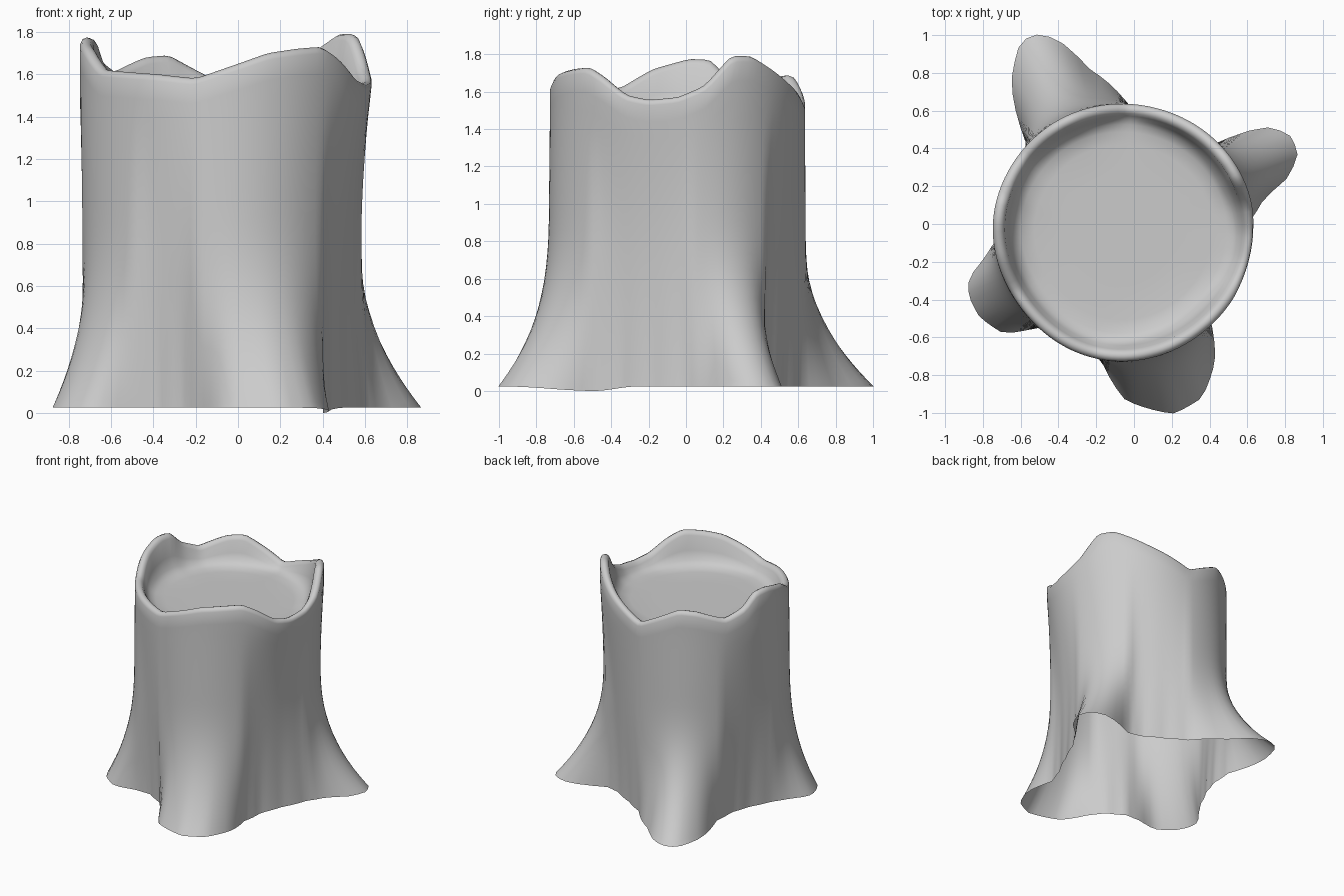
import bpy, bmesh
from math import sin, cos, pi, atan2, hypot, degrees, radians

if "Cube" in bpy.data.objects:
    bpy.data.objects.remove(bpy.data.objects["Cube"])

CX, CY = -0.05, -0.04
N = 120

# ground outline: four flared roots with valleys between them
ground = [(-0.57, 0.43), (-0.65, 0.75), (-0.60, 0.97), (-0.49, 1.01), (-0.35, 0.94),
          (-0.25, 0.83), (-0.02, 0.62), (0.13, 0.53), (0.29, 0.44), (0.40, 0.41),
          (0.69, 0.515), (0.82, 0.48), (0.87, 0.38), (0.82, 0.25), (0.69, 0.14),
          (0.60, 0.0), (0.52, -0.18), (0.44, -0.35), (0.40, -0.49),
          (0.43, -0.72), (0.36, -0.92), (0.21, -1.005), (-0.05, -0.93), (-0.17, -0.73),
          (-0.25, -0.63), (-0.39, -0.55), (-0.52, -0.55), (-0.69, -0.58), (-0.82, -0.49),
          (-0.875, -0.38), (-0.875, -0.29), (-0.79, -0.18), (-0.71, -0.06), (-0.63, 0.10), (-0.58, 0.25)]
ground_r = [(degrees(atan2(y - CY, x - CX)) % 360, hypot(x - CX, y - CY)) for x, y in ground]

# broken rim: height by angle
rim_h = [(0, 1.57), (12, 1.63), (25, 1.79), (36, 1.79), (60, 1.66), (88, 1.53), (105, 1.63),
         (115, 1.69), (126, 1.68), (144, 1.61), (157, 1.67), (165, 1.77), (175, 1.775),
         (192, 1.72), (208, 1.62), (240, 1.60), (257, 1.58), (287, 1.70), (300, 1.72),
         (313, 1.73), (322, 1.68), (335, 1.58), (346, 1.555)]


def periodic(table, a):
    """Lookup in a table of (angle, value) pairs that wraps at 360."""
    t = sorted(table)
    t = [(t[-1][0] - 360, t[-1][1])] + t + [(t[0][0] + 360, t[0][1])]
    for (a0, v0), (a1, v1) in zip(t, t[1:]):
        if a0 <= a <= a1:
            return v0 + (v1 - v0) * (a - a0) / max(a1 - a0, 1e-6)


def soft(table, a, w=2.5):
    """Lookup averaged over a small window of angles."""
    k = ((-2, 1), (-1, 2), (0, 3), (1, 2), (2, 1))
    return sum(m * periodic(table, (a + o * w / 2) % 360) for o, m in k) / 9


def wall_radius(a, z):
    top = 0.682 + 0.007 * sin(radians(3 * a + 40))
    top += 0.02 * max(0, cos(radians(a - 180))) ** 8 * min(z / 1.4, 1)
    flare = soft(ground_r, a, min(7, 1 + 9 * z)) - top
    if flare > 0:                      # roots die out quickly
        flare *= max(0, 1 - z / 0.95) ** 2.4 * 0.92 + 0.08 * max(0, 1 - z / 1.5)
    else:                              # valleys run up the trunk
        flare *= max(0, 1 - (z / 1.5) ** 1.2)
    waist = 0.05 * sin(pi * min(z / 1.6, 1)) * max(0, cos(radians(a))) ** 2
    return top + flare - waist


bm = bmesh.new()
angles = [360 * i / N for i in range(N)]


def ring(fn):
    out = []
    for a in angles:
        r, z = fn(a)
        out.append(bm.verts.new((CX + r * cos(radians(a)), CY + r * sin(radians(a)), z)))
    return out


def wall(t):
    def fn(a):
        # ragged lower edge, touching the ground at one spot
        base = 0.025 - 0.025 * max(0, cos(radians(a - 315))) ** 40
        z = base + (soft(rim_h, a) - 0.03 - base) * t
        return wall_radius(a, max(0, z - base * (1 - t))), z
    return fn


# outer wall, rolled lip, inner wall sloping to the recessed floor
FLOOR = 1.475
rings = [ring(wall((k / 22) ** 1.3)) for k in range(23)]
for dr, drop in ((0.01, 0.008), (0.03, 0.0), (0.05, 0.008), (0.064, 0.03)):
    rings.append(ring(lambda a: (wall_radius(a, 1.6) - dr, soft(rim_h, a) - drop)))
for dr, f in ((0.085, 0.5), (0.11, 0.2), (0.15, 0.05), (0.22, 0.0), (0.4, 0.0)):
    rings.append(ring(lambda a: (wall_radius(a, 1.6) - dr, FLOOR + (soft(rim_h, a) - 0.03 - FLOOR) * f)))

for lo, hi in zip(rings, rings[1:]):
    for i in range(N):
        j = (i + 1) % N
        bm.faces.new((lo[i], lo[j], hi[j], hi[i]))
centre = bm.verts.new((CX, CY, FLOOR))
for i in range(N):
    bm.faces.new((rings[-1][i], rings[-1][(i + 1) % N], centre))

for f in bm.faces:
    f.smooth = True
mesh = bpy.data.meshes.new("tree_stump")
bm.to_mesh(mesh)
bm.free()
stump = bpy.data.objects.new("tree_stump", mesh)
bpy.context.collection.objects.link(stump)
